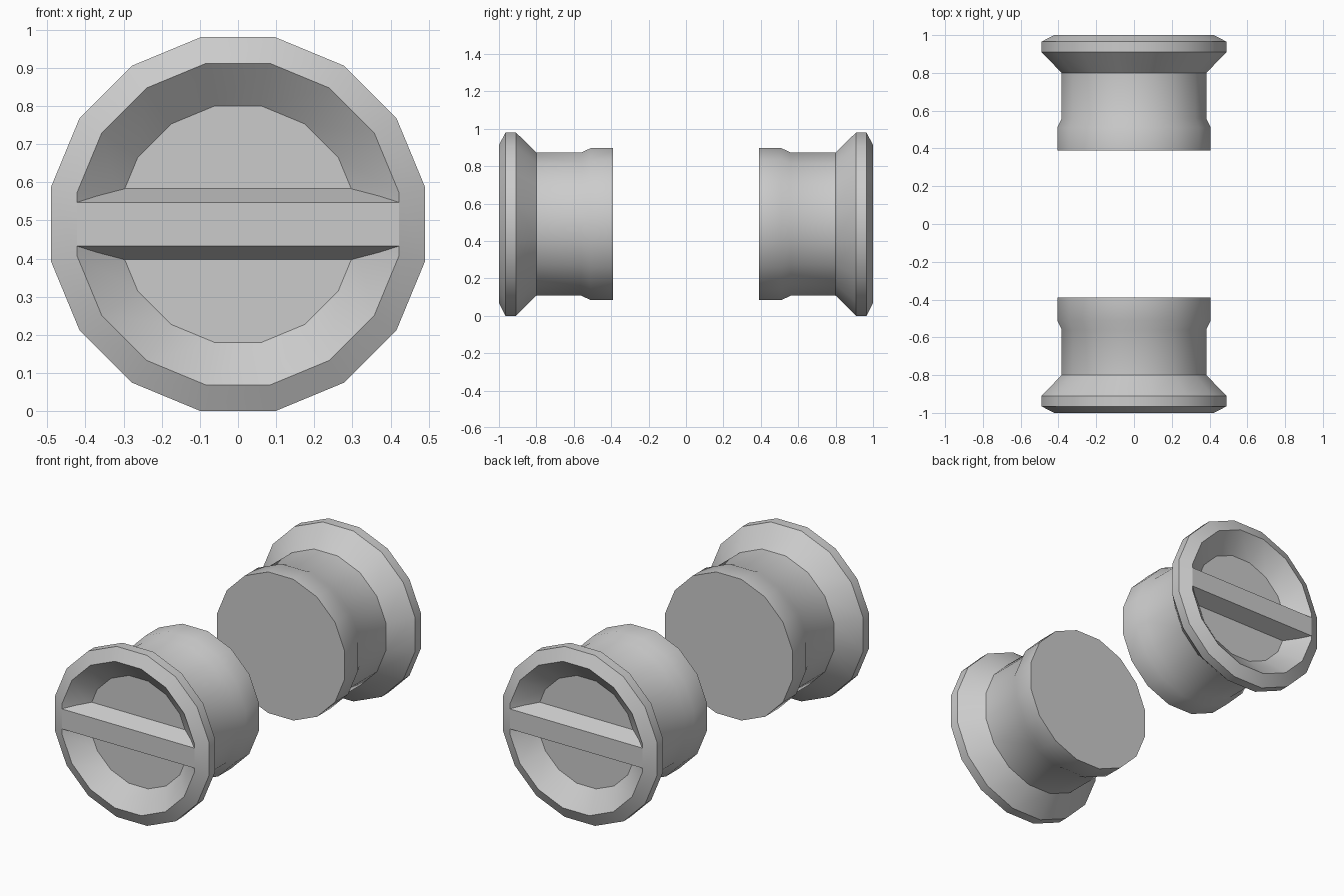
import bpy, bmesh, math

if "Cube" in bpy.data.objects:
    bpy.data.objects.remove(bpy.data.objects["Cube"])

SIDES = 16
CENTRE_Z = 0.49
DEPTH = 0.095  # recess depth
# (radius, distance from the middle): inner end, neck, flare, rim, recess
PROFILE = [(0.414, 0.39), (0.414, 0.51), (0.39, 0.56), (0.39, 0.80),
           (0.50, 0.91), (0.50, 0.965), (0.43, 1.0), (0.316, 1.0 - DEPTH)]


def finish(bm, name, smooth):
    bmesh.ops.recalc_face_normals(bm, faces=bm.faces)
    mesh = bpy.data.meshes.new(name)
    bm.to_mesh(mesh)
    bm.free()
    ob = bpy.data.objects.new(name, mesh)
    bpy.context.collection.objects.link(ob)
    if smooth:
        bpy.ops.object.select_all(action='DESELECT')
        ob.select_set(True)
        bpy.context.view_layer.objects.active = ob
        bpy.ops.object.shade_smooth_by_angle(angle=math.radians(30))
    return ob


def loft(bm, rings):
    for a, b in zip(rings, rings[1:]):
        n = len(a)
        for i in range(n):
            j = (i + 1) % n
            bm.faces.new((a[i], a[j], b[j], b[i]))
    bm.faces.new(rings[0])
    bm.faces.new(rings[-1])


def plug_body(name, side):
    bm = bmesh.new()
    rings = []
    for r, y in PROFILE:
        angles = [(i + 0.5) * 2 * math.pi / SIDES for i in range(SIDES)]
        rings.append([bm.verts.new((r * math.cos(a), side * y, CENTRE_Z + r * math.sin(a)))
                      for a in angles])
    loft(bm, rings)
    return finish(bm, name, True)


def grip_bar(name, side):
    bm = bmesh.new()
    rings = []
    # wide base on the recess floor, narrow face flush with the rim
    for hx, hz, y in ((0.31, 0.093, 1.0 - DEPTH), (0.4217, 0.0575, 1.0)):
        rings.append([bm.verts.new((sx * hx, side * y, CENTRE_Z + sz * hz))
                      for sx, sz in ((-1, -1), (1, -1), (1, 1), (-1, 1))])
    loft(bm, rings)
    return finish(bm, name, False)


# Two matching plugs facing outward
for label, side in (("front", -1), ("back", 1)):
    plug_body(label + "_plug_body", side)
    grip_bar(label + "_grip_bar", side)
